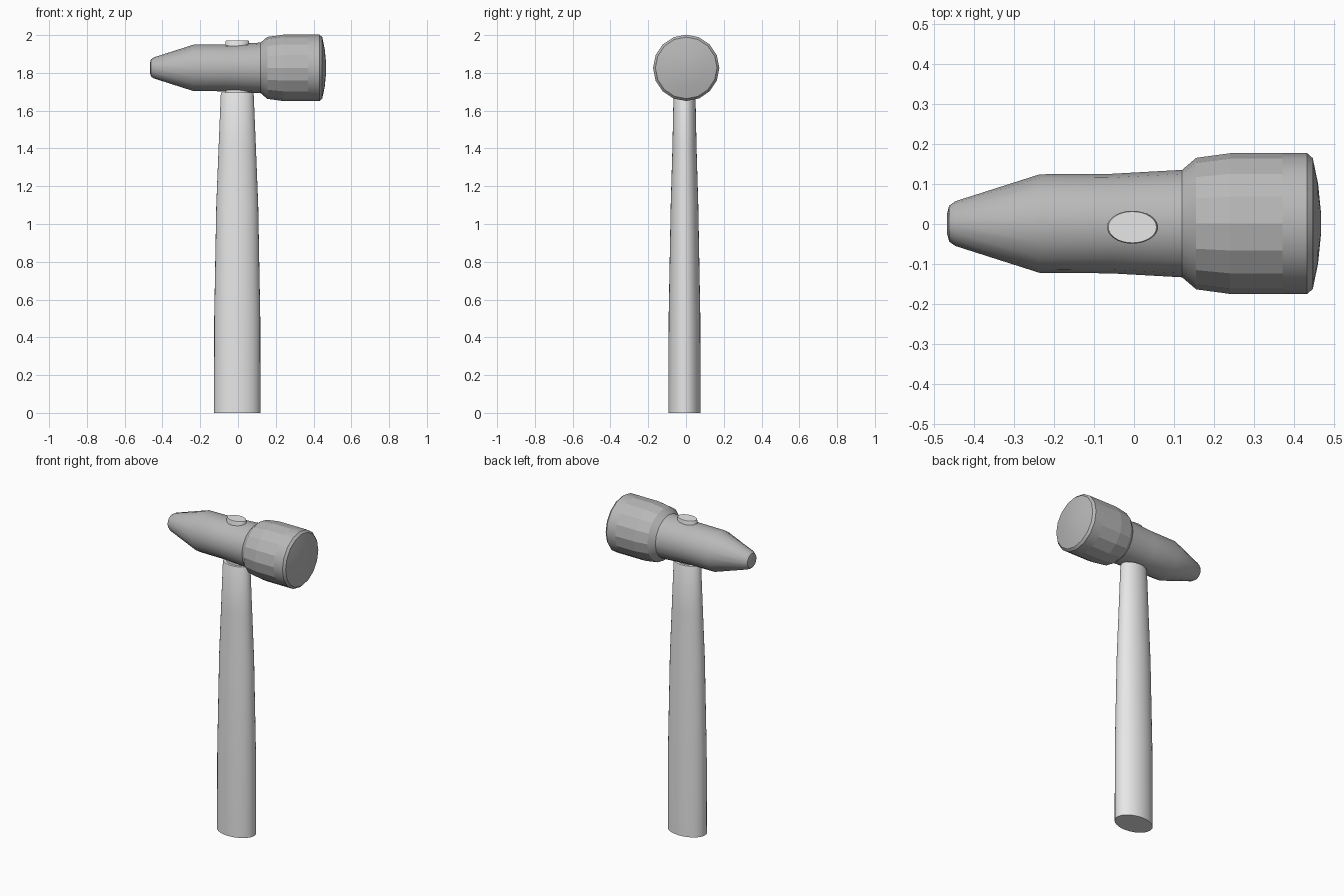
import bpy, bmesh, math
from mathutils import Matrix

cube = bpy.data.objects.get("Cube")
if cube:
    bpy.data.objects.remove(cube, do_unlink=True)


def material(name, grey):
    mat = bpy.data.materials.new(name)
    mat.use_nodes = True
    color = (grey, grey, grey, 1)
    mat.diffuse_color = color
    mat.node_tree.nodes["Principled BSDF"].inputs["Base Color"].default_value = color
    return mat


def loft(name, rings, sides, mat, matrix, flat=()):
    """Stack elliptical rings (height, x radius, y radius) and cap both ends.
    Bands whose index is in flat stay faceted."""
    bm = bmesh.new()
    loops = []
    for h, rx, ry in rings:
        angles = [2 * math.pi * i / sides for i in range(sides)]
        loops.append([bm.verts.new((rx * math.cos(a), ry * math.sin(a), h)) for a in angles])
    facets = []
    for band, (low, high) in enumerate(zip(loops, loops[1:])):
        for i in range(sides):
            j = (i + 1) % sides
            face = bm.faces.new((low[i], low[j], high[j], high[i]))
            if band in flat:
                facets.append(face)
    bm.faces.new(loops[0][::-1])
    bm.faces.new(loops[-1])
    bmesh.ops.recalc_face_normals(bm, faces=bm.faces)
    facet_ids = [bm.faces[:].index(f) for f in facets]
    mesh = bpy.data.meshes.new(name)
    bm.to_mesh(mesh)
    bm.free()
    mesh.materials.append(mat)
    obj = bpy.data.objects.new(name, mesh)
    bpy.context.collection.objects.link(obj)
    obj.matrix_world = matrix
    bpy.ops.object.select_all(action="DESELECT")
    obj.select_set(True)
    bpy.context.view_layer.objects.active = obj
    bpy.ops.object.shade_smooth_by_angle(angle=math.radians(30))
    for i in facet_ids:
        mesh.polygons[i].use_smooth = False
    return obj


handle_mat = material("pale grey handle", 0.8)
head_mat = material("mid grey head", 0.48)

# Oval handle: straight grip, long taper, then a narrow tenon through the head
handle_rings = [
    (0, 0.123, 0.085), (0.5, 0.122, 0.084), (1.1, 0.111, 0.073),
    (1.4, 0.099, 0.064), (1.69, 0.087, 0.058), (1.695, 0.085, 0.056),
    (1.695, 0.063, 0.041), (1.965, 0.063, 0.041), (1.972, 0.06, 0.039),
]
loft("handle", handle_rings, 32, handle_mat, Matrix.Translation((-0.004, -0.008, 0)))

# Head turned along x: tapered peen, neck, flared cheek and domed striking face
head_profile = [
    (-0.467, 0.022), (-0.461, 0.045), (-0.445, 0.056), (-0.235, 0.123),
    (-0.06, 0.124), (0.12, 0.134), (0.155, 0.164), (0.24, 0.1755),
    (0.37, 0.1755), (0.432, 0.1755), (0.446, 0.163), (0.459, 0.1), (0.466, 0.03),
]
axis = Matrix.Translation((0, 0.001, 1.8265)) @ Matrix.Rotation(math.pi / 2, 4, "Y")
loft("hammer_head", [(x, r, r) for x, r in head_profile], 16, head_mat, axis, flat=(6, 7))
